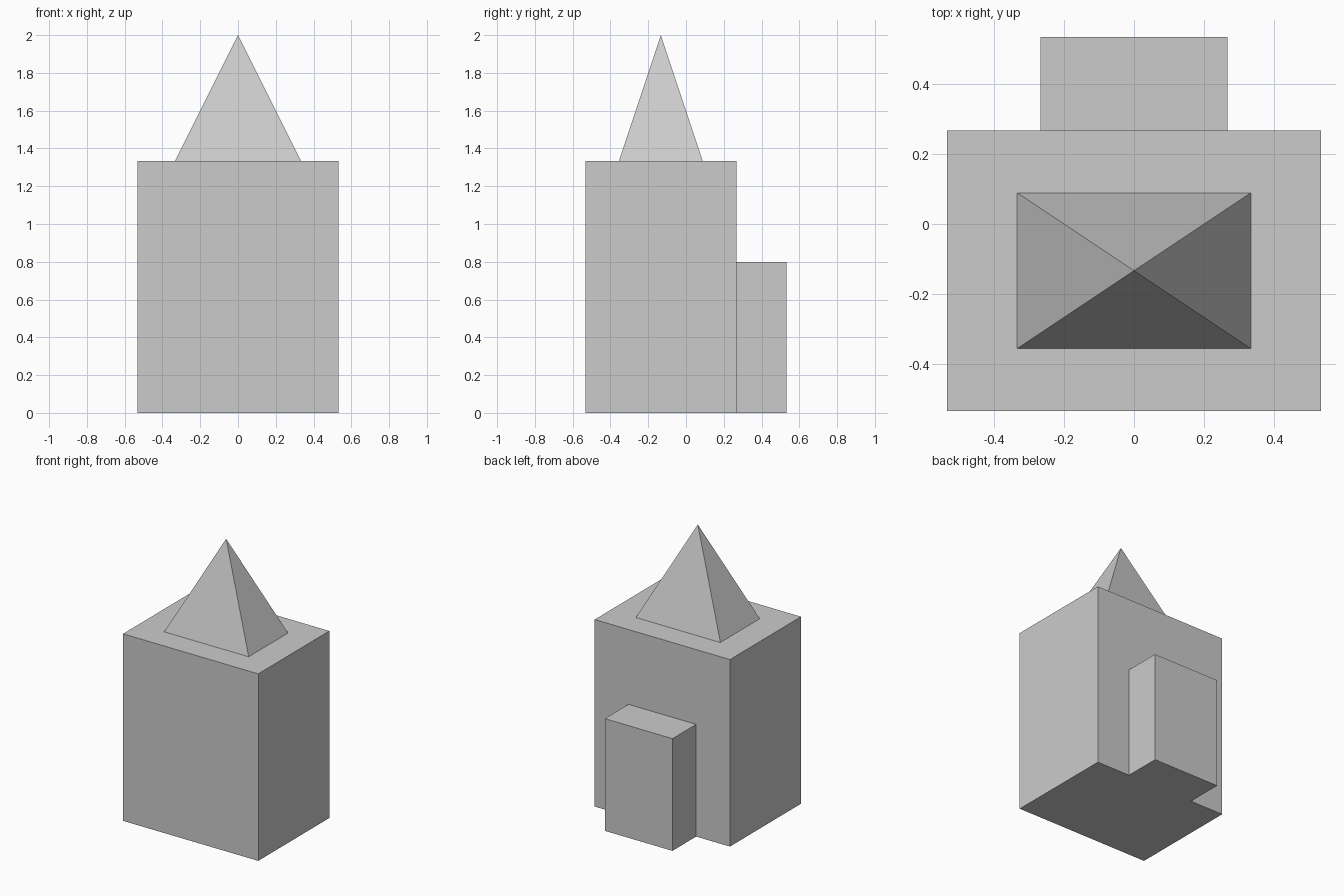
import bpy, bmesh, math
from mathutils import Matrix

if "Cube" in bpy.data.objects:
    bpy.data.objects.remove(bpy.data.objects["Cube"])

U = 2 / 15  # design unit: the model is 15 units tall


def add_object(name, bm):
    bmesh.ops.recalc_face_normals(bm, faces=bm.faces)
    mesh = bpy.data.meshes.new(name)
    bm.to_mesh(mesh)
    bm.free()
    obj = bpy.data.objects.new(name, mesh)
    bpy.context.collection.objects.link(obj)
    return obj


def box(name, x, y, z):
    """Box from (min, max) ranges in design units."""
    size = [(b - a) * U for a, b in (x, y, z)]
    centre = [(a + b) / 2 * U for a, b in (x, y, z)]
    bm = bmesh.new()
    bmesh.ops.create_cube(bm, size=1, matrix=Matrix.Translation(centre) @ Matrix.Diagonal((*size, 1)))
    return add_object(name, bm)


def pyramid(name, centre, width, depth, height):
    """Four-sided pyramid standing on the given base centre."""
    x, y, z = centre
    place = Matrix.Translation((x * U, y * U, (z + height / 2) * U))
    scale = Matrix.Diagonal((width * U, depth * U, height * U, 1))
    turn = Matrix.Rotation(math.radians(45), 4, 'Z')
    bm = bmesh.new()
    bmesh.ops.create_cone(bm, cap_ends=True, segments=4, radius1=math.sqrt(0.5),
                          radius2=0, depth=1, matrix=place @ scale @ turn)
    bmesh.ops.remove_doubles(bm, verts=bm.verts, dist=1e-5)
    return add_object(name, bm)


# Main block, low block behind it, and pointed roof
box("main_block", (-4, 4), (-4, 2), (0, 10))
box("rear_block", (-2, 2), (2, 4), (0, 6))
pyramid("spire", (0, -1, 10), 5, 10 / 3, 5)
